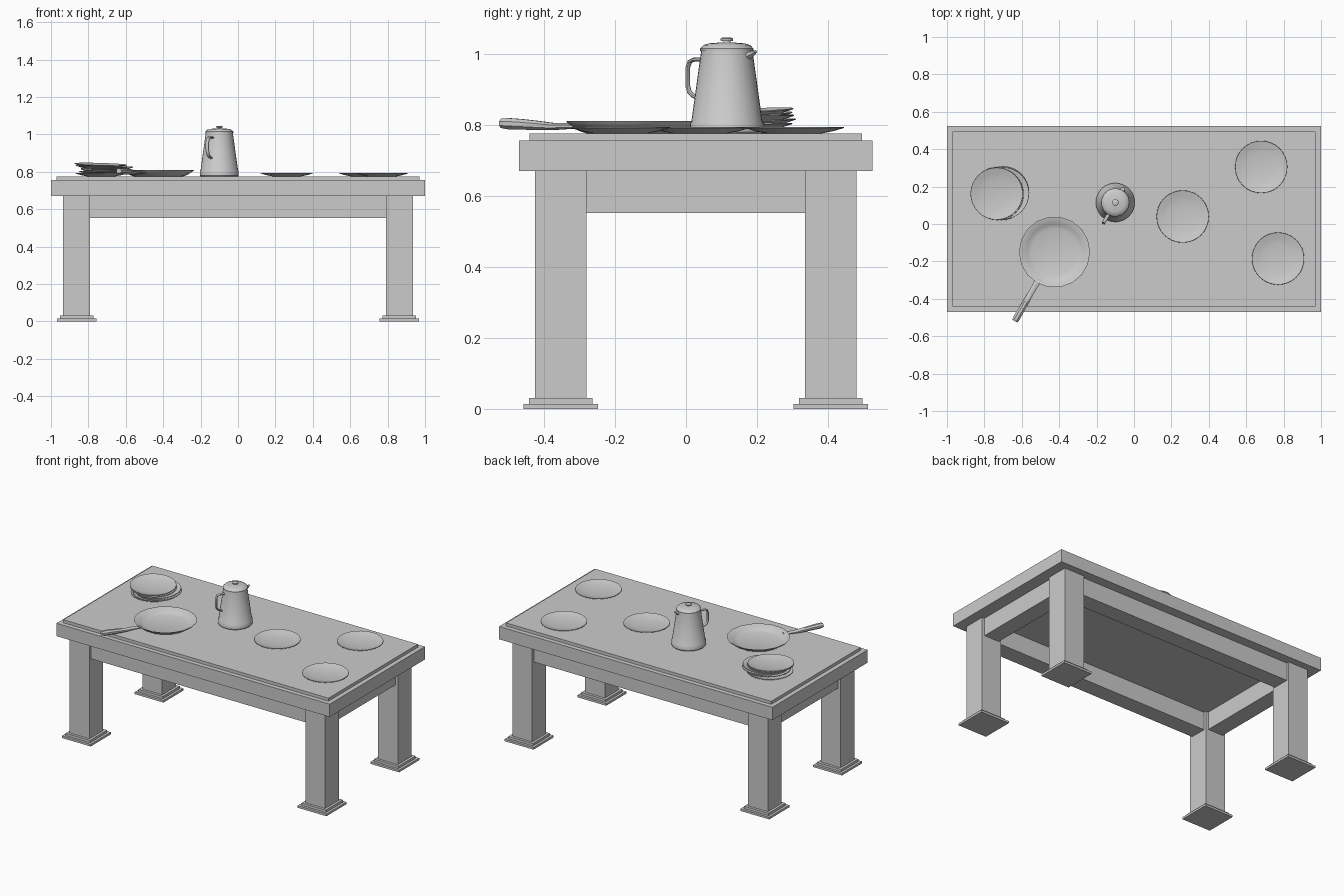
import bpy, bmesh, math
from mathutils import Vector

if "Cube" in bpy.data.objects:
    bpy.data.objects.remove(bpy.data.objects["Cube"])

CY = 0.0275      # table centre in y
TOP = 0.775      # height of the table surface


def finish(name, bm, smooth=False):
    bmesh.ops.recalc_face_normals(bm, faces=bm.faces)
    me = bpy.data.meshes.new(name)
    bm.to_mesh(me)
    bm.free()
    ob = bpy.data.objects.new(name, me)
    bpy.context.collection.objects.link(ob)
    if smooth:
        bpy.ops.object.select_all(action='DESELECT')
        bpy.context.view_layer.objects.active = ob
        ob.select_set(True)
        bpy.ops.object.shade_smooth_by_angle(angle=math.radians(35))
    return ob


def box(name, x0, x1, y0, y1, z0, z1):
    bm = bmesh.new()
    bmesh.ops.create_cube(bm, size=1)
    for v in bm.verts:
        v.co = ((x0 + x1) / 2 + v.co.x * (x1 - x0),
                (y0 + y1) / 2 + v.co.y * (y1 - y0),
                (z0 + z1) / 2 + v.co.z * (z1 - z0))
    return finish(name, bm)


def lathe(name, profile, sides, loc, rot=(0, 0, 0)):
    bm = bmesh.new()
    vs = [bm.verts.new((r, 0, z)) for r, z in profile]
    es = [bm.edges.new(p) for p in zip(vs, vs[1:])]
    bmesh.ops.spin(bm, geom=vs + es, cent=(0, 0, 0), axis=(0, 0, 1),
                   angle=2 * math.pi, steps=sides)
    bmesh.ops.remove_doubles(bm, verts=bm.verts, dist=1e-5)
    ob = finish(name, bm, True)
    ob.location, ob.rotation_euler = loc, rot
    return ob


def sweep(name, path, direction, origin, sides=8):
    """Tube of elliptical section along (out, z, half width, half height) points."""
    d = Vector((direction[0], direction[1], 0)).normalized()
    side = Vector((-d.y, d.x, 0))
    pts = [Vector((origin[0], origin[1], 0)) + d * p[0] + Vector((0, 0, p[1])) for p in path]
    bm = bmesh.new()
    rings = []
    for i, p in enumerate(pts):
        t = (pts[min(i + 1, len(pts) - 1)] - pts[max(i - 1, 0)]).normalized()
        n = side.cross(t)
        w, h = path[i][2:]
        rings.append([bm.verts.new(p + side * w * math.cos(a) + n * h * math.sin(a))
                      for a in (2 * math.pi * (k + .5) / sides for k in range(sides))])
    for a, b in zip(rings, rings[1:]):
        for k in range(sides):
            bm.faces.new((a[k], a[(k + 1) % sides], b[(k + 1) % sides], b[k]))
    bm.faces.new(rings[0])
    bm.faces.new(rings[-1])
    return finish(name, bm, True)


# Table top: thick slab with thin inset board
box("table_slab", -1, 1, -0.47, 0.525, 0.67, 0.755)
box("table_board", -0.97, 0.97, -0.44, 0.495, 0.755, TOP)

# Legs with stepped feet
for sx, sn in ((-1, "left"), (1, "right")):
    for sy, fn in ((-1, "front"), (1, "back")):
        x, y = sx * 0.8625, CY + sy * 0.38
        for part, h, z0, z1 in (("leg", 0.0725, 0.03, 0.67),
                                ("foot_step", 0.089, 0.014, 0.03),
                                ("foot_base", 0.105, 0, 0.014)):
            box(f"{fn}_{sn}_{part}", x - h, x + h, y - h, y + h, z0, z1)

# Aprons between the legs
for s, n in ((-1, "front"), (1, "back")):
    y = CY + s * 0.38
    box(n + "_apron", -0.79, 0.79, y - 0.055, y + 0.055, 0.552, 0.67)
for s, n in ((-1, "left"), (1, "right")):
    x = s * 0.8625
    box(n + "_apron", x - 0.055, x + 0.055, CY - 0.3075, CY + 0.3075, 0.552, 0.67)

# Plates: three laid out, plus an untidy stack
plate = [(0, 0), (0.075, 0), (0.11, 0.007), (0.14, 0.016), (0.139, 0.019),
         (0.108, 0.011), (0.08, 0.005), (0, 0.004)]
for i, (x, y) in enumerate(((0.68, 0.305), (0.77, -0.185), (0.26, 0.04))):
    lathe(f"plate_{i + 1}", plate, 32, (x, y, TOP))
stack = [(-0.73, 0.165, 0, 0), (-0.71, 0.16, 0.01, 0), (-0.70, 0.17, 0.03, 0.01),
         (-0.70, 0.165, 0.04, -0.03), (-0.73, 0.16, 0.03, 0.03), (-0.735, 0.163, 0.04, 0.03)]
for i, (x, y, rx, ry) in enumerate(stack):
    lathe(f"stacked_plate_{i + 1}", plate, 32, (x, y, TOP + 0.0095 * i), (rx, ry, 0))

# Frying pan
pan = (-0.425, -0.15)
lathe("pan_bowl", [(0, 0), (0.13, 0), (0.155, 0.008), (0.187, 0.03), (0.19, 0.035),
                   (0.183, 0.035), (0.15, 0.014), (0.125, 0.006), (0, 0.006)],
      18, (*pan, TOP))
sweep("pan_handle", [(0.165, 0.796, 0.020, 0.008), (0.21, 0.796, 0.017, 0.009),
                     (0.26, 0.795, 0.016, 0.011), (0.31, 0.798, 0.017, 0.014),
                     (0.36, 0.801, 0.019, 0.016), (0.405, 0.803, 0.020, 0.017),
                     (0.425, 0.804, 0.017, 0.014)], (-0.5, -0.87), pan)

# Coffee pot: body, lid with knob, handle and pouring lip
pot = (-0.1, 0.115)
lathe("pot_body", [(0, 0), (0.1, 0), (0.104, 0.005), (0.104, 0.028), (0.1, 0.034),
                   (0.072, 0.235), (0, 0.235)], 32, (*pot, TOP))
lathe("pot_lid", [(0, 0.233), (0.075, 0.233), (0.075, 0.239), (0.066, 0.249), (0.05, 0.254),
                  (0.01, 0.257), (0.01, 0.26), (0.017, 0.261), (0.018, 0.267),
                  (0.013, 0.27), (0, 0.27)], 32, (*pot, TOP))
w, h = 0.010, 0.006
sweep("pot_handle", [(0.07, 0.982, w, h), (0.105, 0.984, w, h), (0.12, 0.978, w, h),
                     (0.127, 0.96, w, h), (0.127, 0.91, w, h), (0.122, 0.893, w, h),
                     (0.11, 0.882, w, h), (0.085, 0.872, w, h)], (-0.5, -0.87), pot)
sweep("pot_lip", [(0.06, 0.992, 0.022, 0.016), (0.078, 0.999, 0.015, 0.010),
                  (0.094, 1.006, 0.006, 0.004)], (0.5, 0.87), pot)
